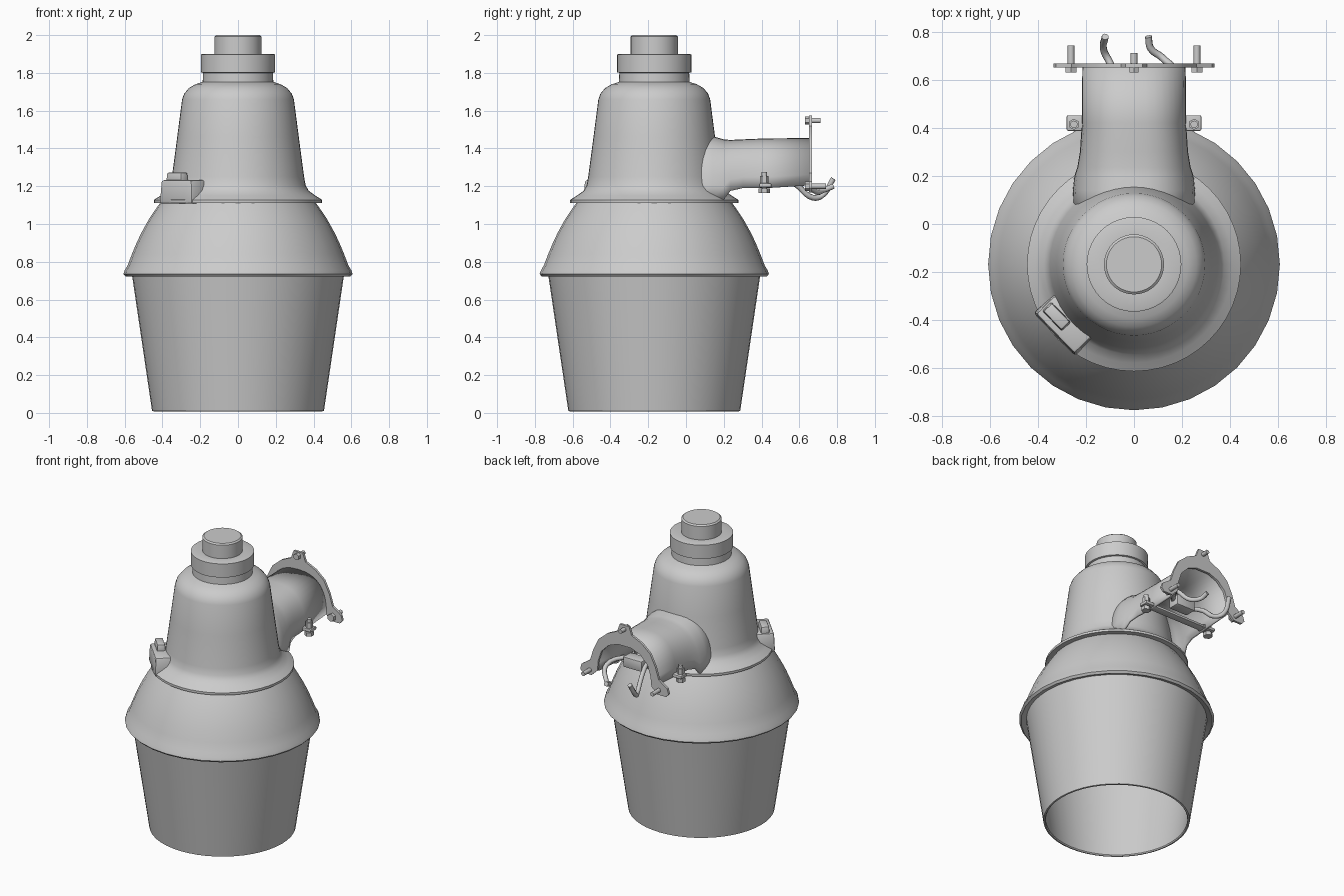
import bpy, bmesh, math
from mathutils import Vector, Matrix

if "Cube" in bpy.data.objects:
    bpy.data.objects.remove(bpy.data.objects["Cube"])

CY = -0.168  # lamp axis


def finish(name, bm, angle=35, recalc=True):
    if recalc:
        bmesh.ops.recalc_face_normals(bm, faces=bm.faces)
    me = bpy.data.meshes.new(name)
    bm.to_mesh(me)
    bm.free()
    ob = bpy.data.objects.new(name, me)
    bpy.context.collection.objects.link(ob)
    bpy.ops.object.select_all(action='DESELECT')
    ob.select_set(True)
    bpy.context.view_layer.objects.active = ob
    bpy.ops.object.shade_smooth_by_angle(angle=math.radians(angle))
    return ob


def lathe(name, profile, n=32):
    bm = bmesh.new()
    rings = []
    for r, z in profile:
        if r == 0:
            rings.append([bm.verts.new((0, CY, z))] * n)
        else:
            rings.append([bm.verts.new((r * math.cos(2 * math.pi * i / n),
                                        CY + r * math.sin(2 * math.pi * i / n), z)) for i in range(n)])
    for a, b in zip(rings, rings[1:]):
        for i in range(n):
            j = (i + 1) % n
            vs = list(dict.fromkeys([a[i], a[j], b[j], b[i]]))
            bm.faces.new(vs)
    return finish(name, bm)


def box(name, loc, size, rot=0, bevel=0.006, taper=1.0):
    bm = bmesh.new()
    bmesh.ops.create_cube(bm, size=1)
    for v in bm.verts:
        k = taper if v.co.z > 0 else 1
        v.co = Vector((v.co.x * size[0] * k, v.co.y * size[1] * k, v.co.z * size[2]))
    bmesh.ops.bevel(bm, geom=bm.edges[:], offset=bevel, segments=2, affect='EDGES', profile=0.5)
    bmesh.ops.transform(bm, matrix=Matrix.Translation(loc) @ Matrix.Rotation(rot, 4, 'Z'), verts=bm.verts)
    return finish(name, bm)


def rod(name, a, b, r, n=12):
    a, b = Vector(a), Vector(b)
    d = b - a
    bm = bmesh.new()
    bmesh.ops.create_cone(bm, cap_ends=True, segments=n, radius1=r, radius2=r, depth=d.length)
    m = Matrix.Translation((a + b) / 2) @ d.to_track_quat('Z', 'Y').to_matrix().to_4x4()
    bmesh.ops.transform(bm, matrix=m, verts=bm.verts)
    return finish(name, bm)


def wire(name, pts, r=0.015):
    cu = bpy.data.curves.new(name, 'CURVE')
    cu.dimensions = '3D'
    cu.bevel_depth = r
    cu.bevel_resolution = 2
    cu.use_fill_caps = True
    cu.resolution_u = 6
    sp = cu.splines.new('BEZIER')
    sp.bezier_points.add(len(pts) - 1)
    for p, c in zip(sp.bezier_points, pts):
        p.co = c
        p.handle_left_type = p.handle_right_type = 'AUTO'
    ob = bpy.data.objects.new(name, cu)
    bpy.context.collection.objects.link(ob)


# open-bottomed refractor with an inner wall
lathe("refractor", [(0.545, 0.74), (0.44, 0.015), (0.445, 0.008), (0.455, 0.01), (0.562, 0.735)], 48)

# reflector dome with rolled rim
lathe("dome", [(0.555, 0.735), (0.595, 0.722), (0.607, 0.735), (0.60, 0.755), (0.585, 0.78), (0.562, 0.84),
               (0.535, 0.905), (0.508, 0.96), (0.472, 1.025), (0.435, 1.08), (0.41, 1.115)])

# upper housing with flared flange
lathe("housing", [(0.40, 1.11), (0.445, 1.112), (0.445, 1.128), (0.41, 1.15), (0.375, 1.175), (0.358, 1.205),
                  (0.35, 1.25), (0.322, 1.46), (0.296, 1.66), (0.285, 1.69), (0.26, 1.72), (0.225, 1.74),
                  (0.187, 1.752), (0.185, 1.80)], 48)

# socket collar and photocell cap
lathe("collar", [(0.185, 1.80), (0.196, 1.803), (0.197, 1.897), (0.19, 1.90), (0.124, 1.90)], 40)
lathe("photocell_cap", [(0.125, 1.895), (0.125, 1.992), (0.115, 2.0), (0, 2.0)], 40)

# mounting arm: arched channel, open below, flaring into the housing
sections = [(0.0, 0.25, 1.13, 1.47), (0.14, 0.255, 1.13, 1.465), (0.20, 0.248, 1.13, 1.448),
            (0.235, 0.236, 1.175, 1.445), (0.30, 0.225, 1.19, 1.448), (0.42, 0.217, 1.19, 1.453), (0.655, 0.215, 1.205, 1.455)]
bm = bmesh.new()
rows = []
N = 20
for y, w, zb, zt in sections:
    row = []
    for i in range(N + 1):
        t = math.pi * i / N
        c, s = math.cos(t), math.sin(t)
        row.append(bm.verts.new((w * math.copysign(abs(c) ** 0.8, c), y, zb + (zt - zb) * s ** 0.8)))
    rows.append(row)
for a, b in zip(rows, rows[1:]):
    for i in range(N):
        bm.faces.new((a[i], b[i], b[i + 1], a[i + 1]))
arm = finish("mounting_arm", bm, 45, False)
arm.data.flip_normals()
if arm.data.polygons[N // 2].normal.z < 0:
    arm.data.flip_normals()
mod = arm.modifiers.new("wall", 'SOLIDIFY')
mod.thickness = 0.014
mod.offset = -1

# wall plate: arch with three ears
half = [(0.035, 1.575), (0.055, 1.52), (0.13, 1.485), (0.195, 1.43), (0.235, 1.35), (0.26, 1.27), (0.325, 1.225),
        (0.335, 1.19), (0.315, 1.168), (0.25, 1.168), (0.205, 1.21), (0.198, 1.28), (0.175, 1.35), (0.12, 1.405), (0.05, 1.432)]
outline = half + [(-x, z) for x, z in reversed(half)]
bm = bmesh.new()
f = bm.faces.new([bm.verts.new((x, 0.652, z)) for x, z in outline])
ext = bmesh.ops.extrude_face_region(bm, geom=[f])
bmesh.ops.translate(bm, vec=(0, 0.016, 0), verts=[v for v in ext['geom'] if isinstance(v, bmesh.types.BMVert)])
bmesh.ops.triangulate(bm, faces=[f for f in bm.faces if len(f.verts) > 4])
finish("wall_plate", bm)

# plate bolts
for name, x, z, y1, hr in (("left", -0.262, 1.2, 0.742, 0.026), ("right", 0.262, 1.2, 0.742, 0.026), ("top", 0, 1.548, 0.712, 0.022)):
    rod(name + "_plate_bolt", (x, 0.645, z), (x, y1, z), 0.014)
    rod(name + "_bolt_head", (x, 0.63, z), (x, 0.654, z), hr, 6)

# pipe clamp lugs and bolts, both sides of the arm
for side, s in (("left", -1), ("right", 1)):
    box(side + "_clamp_lug", (s * 0.235, 0.42, 1.205), (0.09, 0.065, 0.022))
    rod(side + "_clamp_bolt", (s * 0.25, 0.415, 1.165), (s * 0.25, 0.415, 1.275), 0.015)
    rod(side + "_clamp_head", (s * 0.25, 0.415, 1.163), (s * 0.25, 0.415, 1.188), 0.03, 6)
    rod(side + "_clamp_nut", (s * 0.25, 0.415, 1.215), (s * 0.25, 0.415, 1.255), 0.023, 6)
box("clamp_strap", (0, 0.42, 1.205), (0.42, 0.055, 0.018))
box("terminal_block", (0.03, 0.5, 1.25), (0.14, 0.08, 0.07))

# supply wires
wire("left_wire", [(-0.03, 0.45, 1.27), (-0.07, 0.58, 1.21), (-0.1, 0.67, 1.14), (-0.125, 0.72, 1.15), (-0.12, 0.78, 1.24)])
wire("right_wire", [(0.06, 0.45, 1.27), (0.17, 0.62, 1.24), (0.12, 0.69, 1.17), (0.07, 0.73, 1.18), (0.06, 0.78, 1.20)])

# housing latch on the front left
rot = math.radians(-46)
box("latch_base", (-0.285, -0.415, 1.17), (0.25, 0.13, 0.125), rot, 0.012, 0.92)
box("latch_tab", (-0.322, -0.385, 1.245), (0.12, 0.055, 0.055), rot, 0.008, 0.9)
